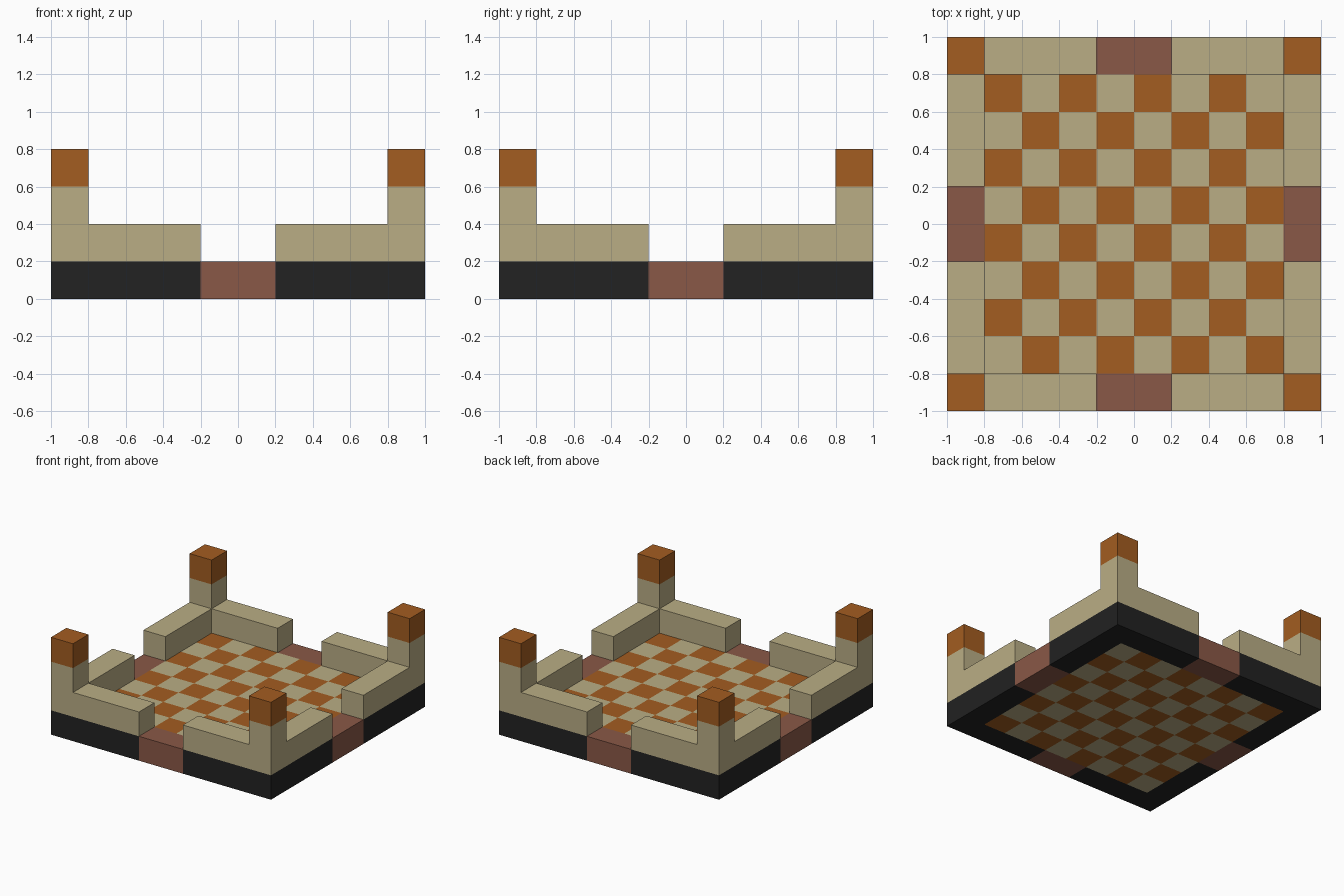
import bpy
import bmesh
from math import floor

cube = bpy.data.objects.get("Cube")
if cube:
    bpy.data.objects.remove(cube, do_unlink=True)


def material(name, rgb):
    mat = bpy.data.materials.new(name)
    mat.use_nodes = True
    mat.diffuse_color = (*rgb, 1)
    mat.node_tree.nodes["Principled BSDF"].inputs["Base Color"].default_value = (*rgb, 1)
    return mat


sand = material("sandstone", (0.49, 0.42, 0.235))
orange = material("burnt_orange", (0.366, 0.109, 0.015))
clay = material("clay_brown", (0.254, 0.098, 0.063))
black = material("black_stone", (0.016, 0.016, 0.016))

CELL = 0.2      # every part is a whole number of cells
INNER = 0.8     # half width of the checkered floor
OUTER = 1.0     # half width of the whole board
GATE = 0.2      # half width of each gateway


def finish(name, bm, *mats):
    bmesh.ops.recalc_face_normals(bm, faces=bm.faces[:])
    mesh = bpy.data.meshes.new(name)
    bm.to_mesh(mesh)
    bm.free()
    for mat in mats:
        mesh.materials.append(mat)
    obj = bpy.data.objects.new(name, mesh)
    bpy.context.collection.objects.link(obj)
    return obj


def raise_faces(bm, faces, height):
    ext = bmesh.ops.extrude_face_region(bm, geom=faces, use_keep_orig=True)
    verts = [v for v in ext["geom"] if isinstance(v, bmesh.types.BMVert)]
    bmesh.ops.translate(bm, verts=verts, vec=(0, 0, height))


def prism(name, outline, z0, z1, mat):
    bm = bmesh.new()
    base = bm.faces.new([bm.verts.new((x, y, z0)) for x, y in outline])
    raise_faces(bm, [base], z1 - z0)
    return finish(name, bm, mat)


def rectangle(x0, y0, x1, y1):
    return [(x0, y0), (x1, y0), (x1, y1), (x0, y1)]


# Checkered floor: a solid slab with alternating squares on top and underside
bm = bmesh.new()
bmesh.ops.create_grid(bm, x_segments=8, y_segments=8, size=INNER)
raise_faces(bm, bm.faces[:], CELL)
for face in bm.faces:
    c = face.calc_center_median()
    face.material_index = (floor(c.x / CELL) + floor(c.y / CELL)) % 2
finish("checkered_floor", bm, sand, orange)

# Four corners: black footing, low wall, post and coloured post cap
corner = [(GATE, INNER), (GATE, OUTER), (OUTER, OUTER),
          (OUTER, GATE), (INNER, GATE), (INNER, INNER)]
post = rectangle(INNER, INNER, OUTER, OUTER)
for depth, sy in (("front", -1), ("back", 1)):
    for side, sx in (("right", -1), ("left", 1)):
        tag = f"{depth}_{side}"

        def place(outline):
            return [(x * sx, y * sy) for x, y in outline]

        prism(f"footing_{tag}", place(corner), 0, CELL, black)
        prism(f"wall_{tag}", place(corner), CELL, 2 * CELL, sand)
        prism(f"post_{tag}", place(post), 2 * CELL, 3 * CELL, sand)
        prism(f"post_cap_{tag}", place(post), 3 * CELL, 4 * CELL, orange)

# Gateway thresholds in the middle of each side
prism("threshold_front", rectangle(-GATE, -OUTER, GATE, -INNER), 0, CELL, clay)
prism("threshold_back", rectangle(-GATE, INNER, GATE, OUTER), 0, CELL, clay)
prism("threshold_right", rectangle(-OUTER, -GATE, -INNER, GATE), 0, CELL, clay)
prism("threshold_left", rectangle(INNER, -GATE, OUTER, GATE), 0, CELL, clay)
